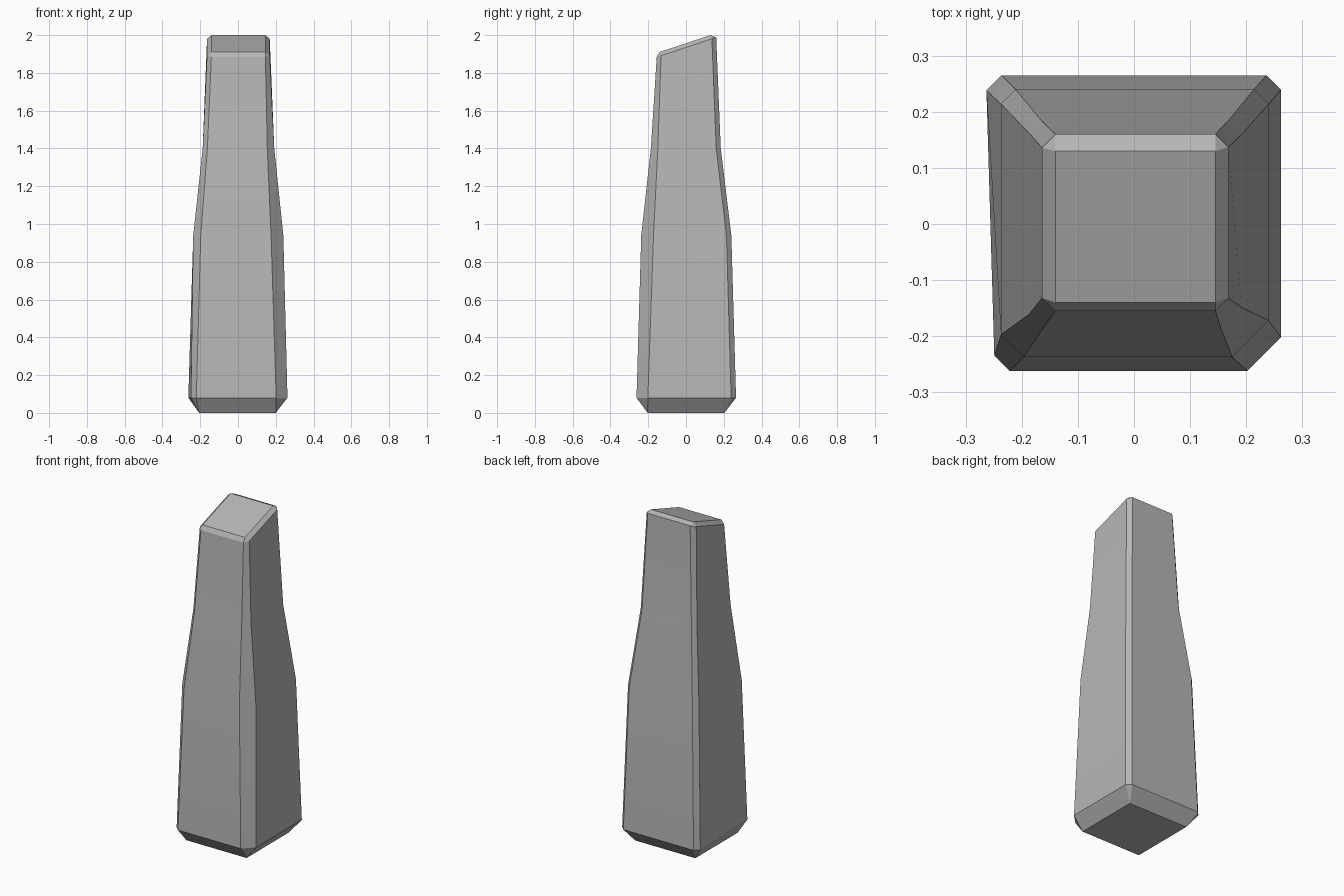
import bpy
import bmesh
import math

cube = bpy.data.objects.get("Cube")
if cube:
    bpy.data.objects.remove(cube, do_unlink=True)

# One stone colour
stone = bpy.data.materials.new("grey_stone")
stone.use_nodes = True
colour = (0.47, 0.47, 0.47, 1)
stone.diffuse_color = colour
bsdf = stone.node_tree.nodes["Principled BSDF"]
bsdf.inputs["Base Color"].default_value = colour
bsdf.inputs["Roughness"].default_value = 0.8


def ring(bm, z, slope, x0, x1, y0, y1, cuts, skew=0.0):
    """Rectangle with its corners cut off; cuts run front +x, back +x, back -x, front -x."""
    fr, br, bl, fl = cuts
    left = x0 + skew
    points = [(x1 - fr, y0), (x1, y0 + fr), (x1, y1 - br), (x1 - br, y1),
              (x0 + bl, y1), (x0, y1 - bl), (left, y0 + fl), (left + fl, y0)]
    return [bm.verts.new((x, y, z + slope * y)) for x, y in points]


bm = bmesh.new()
no_cut = (0, 0, 0, 0)
rings = [
    # foot, widest line, waist, shoulder, slanted crown edge, crown
    ring(bm, 0.0, 0, -0.205, 0.2, -0.203, 0.203, no_cut),
    ring(bm, 0.08, 0, -0.263, 0.262, -0.262, 0.265, (0.06, 0.026, 0.027, 0.028), 0.014),
    ring(bm, 0.94, 0, -0.237, 0.24, -0.237, 0.24, (0.065, 0.026, 0.026, 0.04)),
    ring(bm, 1.4, 0, -0.187, 0.192, -0.186, 0.184, (0.037, 0.024, 0.022, 0.025)),
    ring(bm, 1.935, 0.33, -0.164, 0.168, -0.155, 0.16, (0.023, 0.023, 0.024, 0.023)),
    ring(bm, 1.957, 0.33, -0.14, 0.145, -0.14, 0.13, no_cut),
]

# Skin the rings and cap both ends
for low, high in zip(rings, rings[1:]):
    for i in range(len(low)):
        j = (i + 1) % len(low)
        bm.faces.new((low[i], low[j], high[j], high[i]))
bm.faces.new(reversed(rings[0]))
bm.faces.new(rings[-1])
bmesh.ops.remove_doubles(bm, verts=bm.verts, dist=0.0005)
bmesh.ops.recalc_face_normals(bm, faces=bm.faces)

mesh = bpy.data.meshes.new("stone_pillar")
bm.to_mesh(mesh)
bm.free()
mesh.materials.append(stone)
pillar = bpy.data.objects.new("stone_pillar", mesh)
bpy.context.collection.objects.link(pillar)

# Soft bends along the shaft, crisp chamfers
bpy.ops.object.select_all(action='DESELECT')
pillar.select_set(True)
bpy.context.view_layer.objects.active = pillar
bpy.ops.object.shade_smooth_by_angle(angle=math.radians(20))
